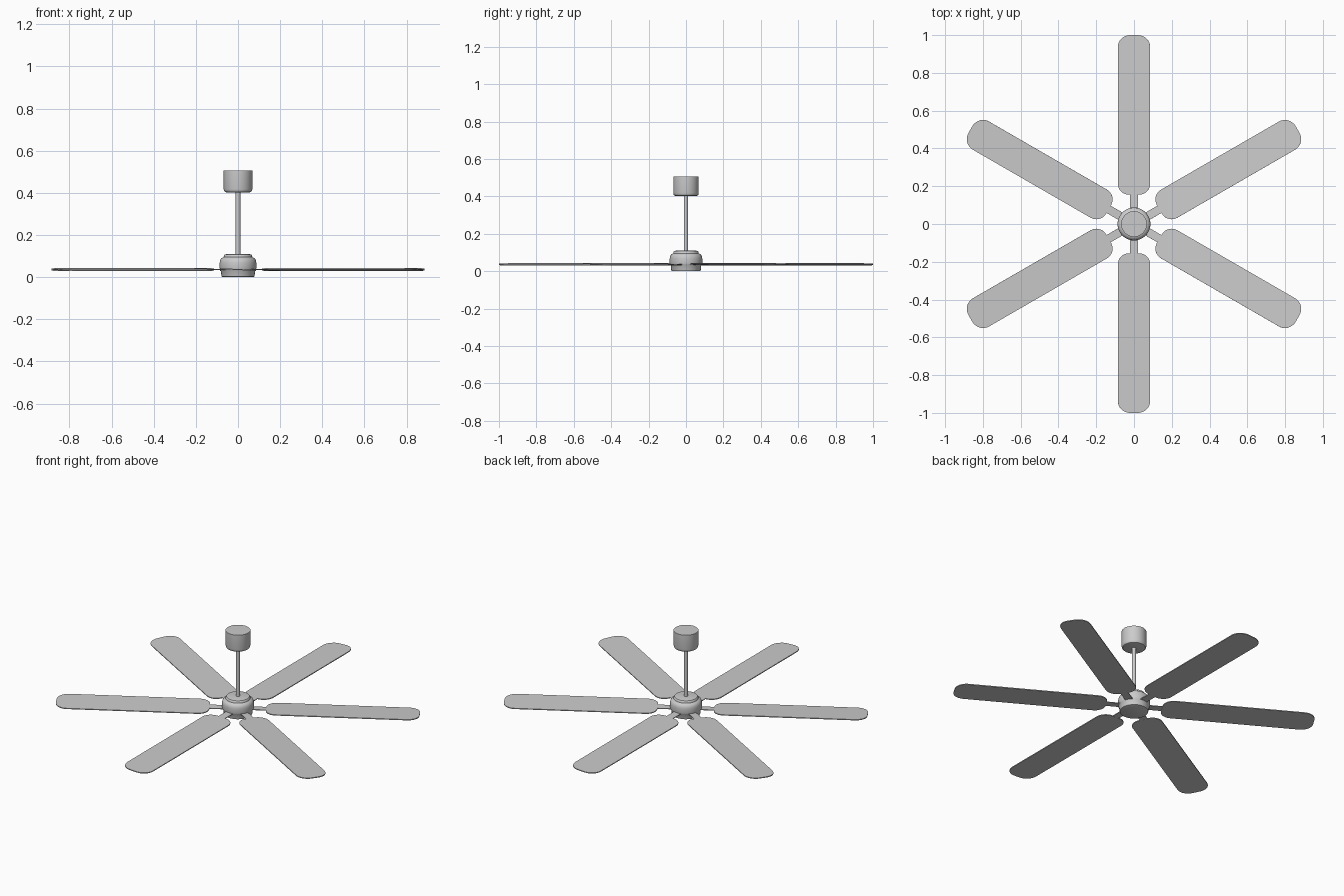
import bpy, bmesh, math
from mathutils import Matrix

if "Cube" in bpy.data.objects:
    bpy.data.objects.remove(bpy.data.objects["Cube"])


def finish(name, bm, angle=35):
    bmesh.ops.recalc_face_normals(bm, faces=bm.faces[:])
    me = bpy.data.meshes.new(name)
    bm.to_mesh(me)
    bm.free()
    ob = bpy.data.objects.new(name, me)
    bpy.context.collection.objects.link(ob)
    bpy.ops.object.select_all(action='DESELECT')
    ob.select_set(True)
    bpy.context.view_layer.objects.active = ob
    bpy.ops.object.shade_smooth_by_angle(angle=math.radians(angle))
    return ob


def lathe(name, profile, sides=48):
    """Revolve (radius, z) points about the z axis, capped at both ends."""
    bm = bmesh.new()
    rings = [[bm.verts.new((r * math.cos(2 * math.pi * i / sides),
                            r * math.sin(2 * math.pi * i / sides), z))
              for i in range(sides)] for r, z in profile]
    for a, b in zip(rings, rings[1:]):
        for i in range(sides):
            j = (i + 1) % sides
            bm.faces.new((a[i], a[j], b[j], b[i]))
    bm.faces.new(rings[0])
    bm.faces.new(rings[-1])
    return finish(name, bm)


def plate(name, outline, thick, matrix):
    """Extrude a flat outline, centred on its own plane."""
    bm = bmesh.new()
    face = bm.faces.new([bm.verts.new((x, y, -thick / 2)) for x, y in outline])
    ext = bmesh.ops.extrude_face_region(bm, geom=[face])
    top = [v for v in ext['geom'] if isinstance(v, bmesh.types.BMVert)]
    bmesh.ops.translate(bm, verts=top, vec=(0, 0, thick))
    bm.transform(matrix)
    return finish(name, bm)


def rounded_rect(x0, x1, half, r0, r1, steps=8):
    pts = []
    for cx, cy, r, start in ((x1 - r1, half - r1, r1, 0), (x0 + r0, half - r0, r0, 90),
                             (x0 + r0, r0 - half, r0, 180), (x1 - r1, r1 - half, r1, 270)):
        for i in range(steps + 1):
            a = math.radians(start + 90 * i / steps)
            pts.append((cx + r * math.cos(a), cy + r * math.sin(a)))
    return pts


# Motor housing: base pan, rounded body, stepped cap
lathe("motor_housing", [(0.072, 0.0), (0.077, 0.002), (0.079, 0.007), (0.081, 0.028),
                        (0.085, 0.034), (0.087, 0.042), (0.087, 0.068), (0.085, 0.08),
                        (0.080, 0.088), (0.073, 0.093), (0.068, 0.095), (0.067, 0.102),
                        (0.063, 0.107), (0.056, 0.109)])

# Down rod
lathe("down_rod", [(0.011, 0.10), (0.011, 0.41)], 24)

# Ceiling canopy
lathe("ceiling_canopy", [(0.055, 0.402), (0.062, 0.404), (0.066, 0.409),
                         (0.068, 0.417), (0.068, 0.506)])

# Six slightly pitched blades with their arms
blade = rounded_rect(0.155, 1.0, 0.086, 0.06, 0.065)
arm = [(0.05, -0.022), (0.165, -0.022), (0.165, 0.022), (0.05, 0.022)]
for k in range(6):
    m = (Matrix.Rotation(math.radians(30 + 60 * k), 4, 'Z')
         @ Matrix.Translation((0, 0, 0.036))
         @ Matrix.Rotation(math.radians(-2.5), 4, 'X'))
    plate(f"blade_{k + 1}", blade, 0.005, m)
    plate(f"blade_arm_{k + 1}", arm, 0.004, m)
